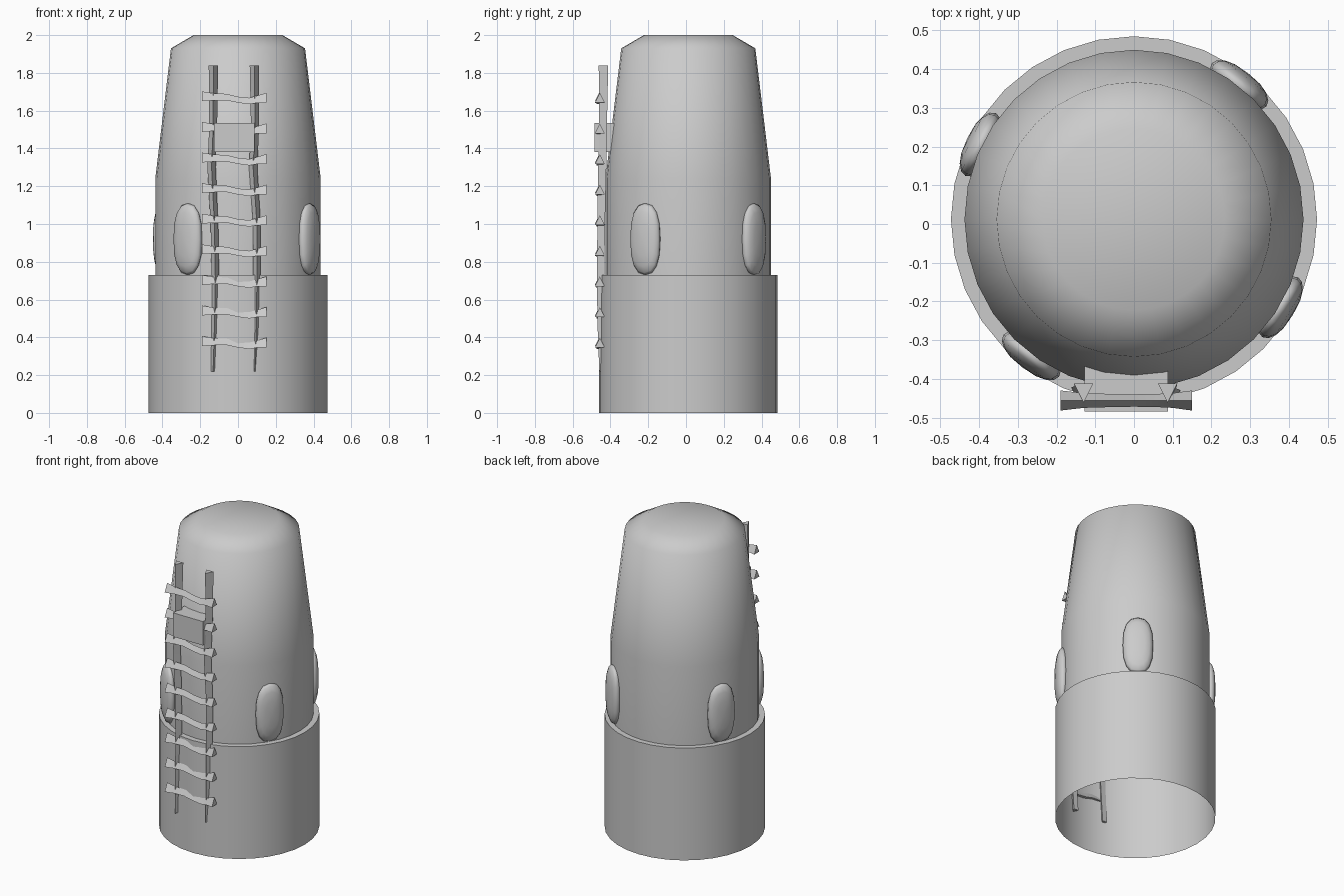
import bpy, bmesh, math
from mathutils import Vector, Matrix

if "Cube" in bpy.data.objects:
    bpy.data.objects.remove(bpy.data.objects["Cube"], do_unlink=True)

grey = bpy.data.materials.new("plain grey")
grey.use_nodes = True
grey.diffuse_color = (0.6, 0.6, 0.6, 1)
grey.node_tree.nodes["Principled BSDF"].inputs["Base Color"].default_value = (0.6, 0.6, 0.6, 1)

CENTRE_Y = 0.012


def finish(name, bm, angle=None):
    """Turn a bmesh into a named object, smooth below the given angle."""
    bmesh.ops.recalc_face_normals(bm, faces=bm.faces)
    mesh = bpy.data.meshes.new(name)
    bm.to_mesh(mesh)
    bm.free()
    mesh.materials.append(grey)
    obj = bpy.data.objects.new(name, mesh)
    bpy.context.collection.objects.link(obj)
    if angle:
        bpy.ops.object.select_all(action='DESELECT')
        obj.select_set(True)
        bpy.context.view_layer.objects.active = obj
        bpy.ops.object.shade_smooth_by_angle(angle=math.radians(angle))
    return obj


def revolve(name, profile, sides=32):
    """Spin a (radius, height) profile around the upright axis."""
    bm = bmesh.new()
    verts = [bm.verts.new((r, 0, z)) for r, z in profile]
    edges = [bm.edges.new(pair) for pair in zip(verts, verts[1:])]
    bmesh.ops.spin(bm, geom=verts + edges, axis=(0, 0, 1), cent=(0, 0, 0),
                   angle=math.tau, steps=sides, use_duplicate=False)
    bmesh.ops.remove_doubles(bm, verts=bm.verts, dist=1e-4)
    obj = finish(name, bm, 62)
    obj.location.y = CENTRE_Y
    return obj


def beam(name, path, u, v):
    """Three-sided beam: path of (point, size); v points to the ridge."""
    bm = bmesh.new()
    u, v = Vector(u), Vector(v)
    rings = []
    for point, size in path:
        p = Vector(point)
        rings.append([bm.verts.new(p + size * d) for d in (-u - v, u - v, v)])
    for a, b in zip(rings, rings[1:]):
        for i in range(3):
            j = (i + 1) % 3
            bm.faces.new((a[i], a[j], b[j], b[i]))
    bm.faces.new(rings[0])
    bm.faces.new(rings[-1])
    return finish(name, bm, 40)


# Tower: wide open base, ledge, straight wall, taper and rounded cap
revolve("tower_body", [(0.473, 0), (0.473, 0.73), (0.438, 0.73), (0.438, 1.24),
                       (0.355, 1.93), (0.235, 2.0), (0, 2.0)])

# Bulging oval panels around the wall
for number, degrees in enumerate((52, 154, 233, 329)):
    bm = bmesh.new()
    bmesh.ops.create_uvsphere(bm, u_segments=16, v_segments=8, radius=1)
    for vert in bm.verts:
        x, y, z = vert.co
        side, up = [math.copysign(abs(c) ** 0.8, c) for c in (x, y)]
        vert.co = (0.441 + 0.038 * z, 0.09 * side, 0.92 + 0.19 * up)
    turn = Matrix.Rotation(math.radians(degrees), 4, 'Z')
    bmesh.ops.transform(bm, matrix=turn, verts=bm.verts)
    panel = finish(f"oval_panel_{number + 1}", bm, 80)
    panel.location.y = CENTRE_Y

# Ladder rails, gently crooked and sinking into the base
HEIGHTS = (1.84, 1.5, 1.3, 1.0, 0.7, 0.45, 0.22)
DEPTHS = (-0.437, -0.44, -0.444, -0.449, -0.452, -0.45, -0.442)
SIZES = (0.025, 0.021, 0.022, 0.02, 0.02, 0.018, 0.017)
RAILS = {"right_rail": (-0.13, -0.132, -0.14, -0.125, -0.12, -0.125, -0.132),
         "left_rail": (0.087, 0.09, 0.08, 0.1, 0.1, 0.097, 0.088)}
for name, offsets in RAILS.items():
    path = [((x, y, z), s) for x, y, z, s in zip(offsets, DEPTHS, HEIGHTS, SIZES)]
    beam(name, path, (1, 0, 0), (0, -1, 0))

# Ladder rungs, sagging between thicker ends
for number in range(9):
    z = 1.668 - 0.162 * number
    path = [((x, -0.456, z + dz), size) for x, dz, size in (
        (-0.19, 0.008, 0.026), (-0.13, 0.005, 0.019), (-0.06, 0.004, 0.017),
        (0.0, -0.01, 0.016), (0.06, -0.017, 0.017), (0.1, -0.008, 0.019),
        (0.15, 0.0, 0.026))]
    beam(f"rung_{number + 1}", path, (0, 1, 0), (0, 0, 1))

# Block that fixes the ladder to the wall
bm = bmesh.new()
bmesh.ops.create_cube(bm, size=1)
bmesh.ops.scale(bm, vec=(0.215, 0.12, 0.155), verts=bm.verts)
bmesh.ops.translate(bm, vec=(-0.02, -0.424, 1.458), verts=bm.verts)
finish("ladder_bracket", bm)
